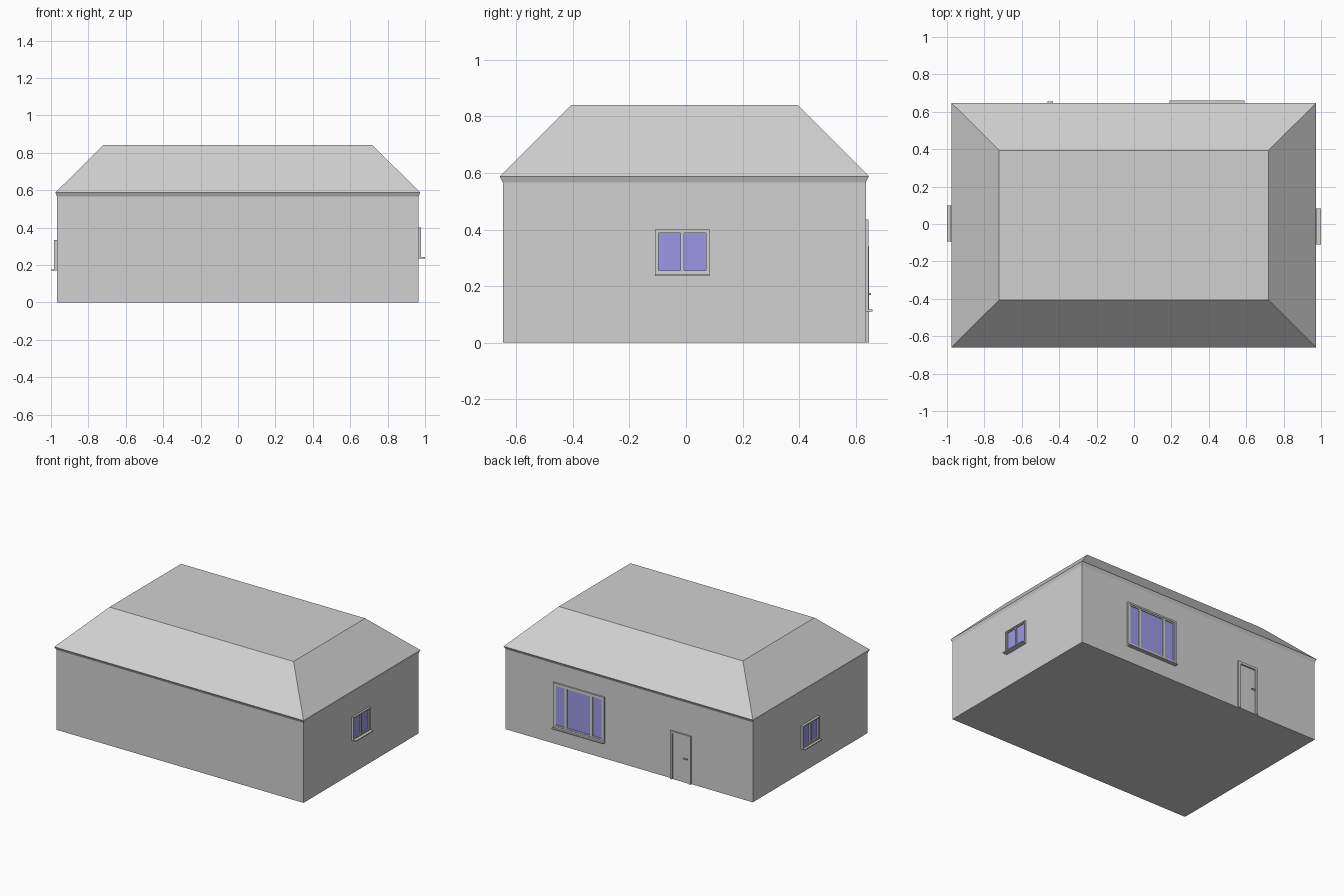
import bpy, bmesh
from math import pi
from mathutils import Matrix, Vector

cube = bpy.data.objects.get("Cube")
if cube:
    bpy.data.objects.remove(cube, do_unlink=True)


def material(name, rgb):
    m = bpy.data.materials.new(name)
    m.use_nodes = True
    m.diffuse_color = (*rgb, 1)
    m.node_tree.nodes["Principled BSDF"].inputs["Base Color"].default_value = (*rgb, 1)
    return m


GREY = material("plain grey", (0.64, 0.64, 0.64))
GLASS = material("blue glass", (0.35, 0.33, 0.83))


def add_object(name, bm, mat):
    bmesh.ops.recalc_face_normals(bm, faces=bm.faces)
    mesh = bpy.data.meshes.new(name)
    bm.to_mesh(mesh)
    bm.free()
    mesh.materials.append(mat)
    obj = bpy.data.objects.new(name, mesh)
    bpy.context.collection.objects.link(obj)
    return obj


def loft(name, rings):
    """Closed solid through rectangular rings (half x, half y, z)."""
    bm = bmesh.new()
    loops = [[bm.verts.new((-0.001 + sx * hx, -0.006 + sy * hy, z))
              for sx, sy in ((-1, -1), (1, -1), (1, 1), (-1, 1))]
             for hx, hy, z in rings]
    for low, high in zip(loops, loops[1:]):
        for i in range(4):
            j = (i + 1) % 4
            bm.faces.new((low[i], low[j], high[j], high[i]))
    bm.faces.new(loops[0])
    bm.faces.new(loops[-1])
    return add_object(name, bm, GREY)


def boxes(name, specs, place, mat=GREY):
    """Boxes (x0, x1, z0, z1, depth) standing out of a wall along local +y."""
    bm = bmesh.new()
    for x0, x1, z0, z1, depth in specs:
        size = Vector((x1 - x0, depth + 0.004, z1 - z0))
        mid = Vector(((x0 + x1) / 2, (depth - 0.004) / 2, (z0 + z1) / 2))
        bmesh.ops.create_cube(bm, size=1, matrix=place @ Matrix.Translation(mid)
                              @ Matrix.Diagonal((*size, 1)))
    return add_object(name, bm, mat)


def border(x0, x1, z0, z1, t, depth):
    """Four bars around an opening."""
    return [(x0, x0 + t, z0, z1, depth), (x1 - t, x1, z0, z1, depth),
            (x0 + t, x1 - t, z1 - t, z1, depth), (x0 + t, x1 - t, z0, z0 + t, depth)]


def window(name, place, half, z0, z1, splits, t, depth, sill):
    """Casing, one sash and pane per light, and a projecting sill."""
    boxes(name + "_casing", border(-half, half, z0, z1, t, depth), place)
    edges = [-half + t, *splits, half - t]
    sashes, panes = [], []
    for a, b in zip(edges, edges[1:]):
        sashes += border(a, b, z0 + t, z1 - t, t * 0.8, depth * 0.7)
        panes.append((a + t * 0.7, b - t * 0.7, z0 + t * 1.7, z1 - t * 1.7, 0.002))
    boxes(name + "_sashes", sashes, place)
    boxes(name + "_glass", panes, place, GLASS)
    boxes(name + "_sill", [(-half, half, z0 - 0.007, z0, sill)], place)


# House body and flat-topped hipped roof with a small sloping eave
loft("walls", [(0.967, 0.642, 0), (0.967, 0.642, 0.566)])
loft("roof", [(0.967, 0.642, 0.566), (0.975, 0.653, 0.588), (0.72, 0.4, 0.841)])

# Side windows
left_wall = Matrix.Translation((0.966, -0.013, 0)) @ Matrix.Rotation(-pi / 2, 4, "Z")
right_wall = Matrix.Translation((-0.968, 0.003, 0)) @ Matrix.Rotation(pi / 2, 4, "Z")
window("left_window", left_wall, 0.096, 0.242, 0.4, [0], 0.007, 0.013, 0.034)
window("right_window", right_wall, 0.096, 0.177, 0.335, [0], 0.007, 0.016, 0.032)

# Large three-light window on the back
back_window = Matrix.Translation((0.39, 0.636, 0))
window("back_window", back_window, 0.2, 0.117, 0.435, [-0.1, 0.1], 0.012, 0.01, 0.024)

# Door on the back, with jambs, head and lever handle
door = Matrix.Translation((-0.408, 0.636, 0))
boxes("door_panel", [(-0.062, 0.062, 0, 0.32, 0.005)], door)
boxes("door_frame", [(-0.081, -0.064, 0, 0.34, 0.012), (0.064, 0.081, 0, 0.34, 0.012),
                     (-0.064, 0.064, 0.323, 0.34, 0.012)], door)
boxes("door_handle", [(-0.054, -0.046, 0.168, 0.176, 0.018)], door)
boxes("door_lever", [(-0.054, -0.026, 0.169, 0.175, 0.004)],
      door @ Matrix.Translation((0, 0.014, 0)))
